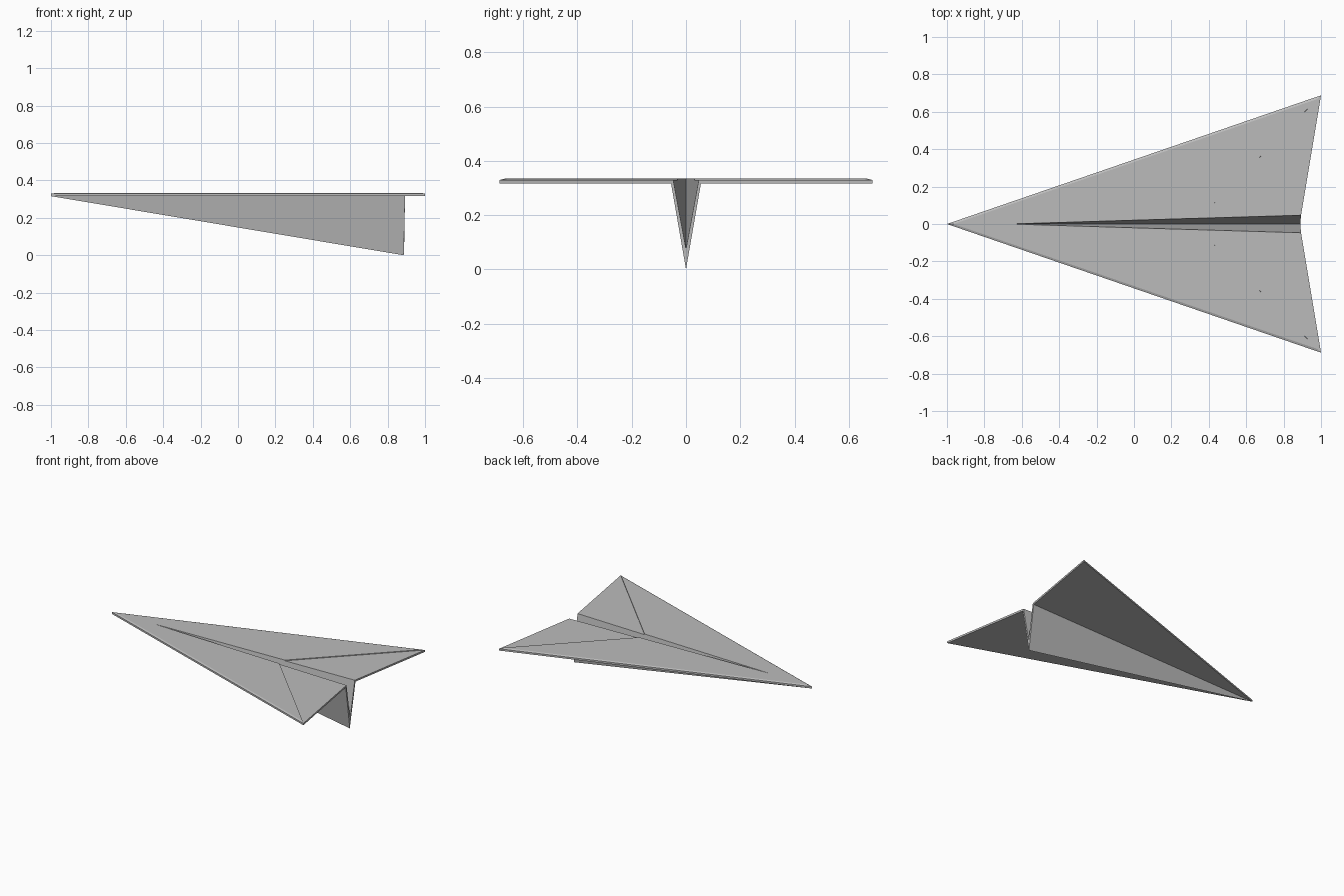
import bpy
import bmesh

cube = bpy.data.objects.get("Cube")
if cube:
    bpy.data.objects.remove(cube, do_unlink=True)

# Single paper colour
paper = bpy.data.materials.new("paper grey")
paper.use_nodes = True
grey = (0.5, 0.5, 0.5, 1.0)
paper.diffuse_color = grey
bsdf = paper.node_tree.nodes["Principled BSDF"]
bsdf.inputs["Base Color"].default_value = grey
bsdf.inputs["Roughness"].default_value = 0.8

UNDER, FLAP, TOP = 0.316, 0.329, 0.334    # heights of the wing layers
TAIL, SPAN = 0.893, 0.688

# Named corners of one half
corners = {
    "nose_low": (-1, 0, UNDER),
    "nose_rim": (-1, 0, FLAP),
    "nose_top": (-0.965, 0, TOP),
    "tip_low": (1, SPAN, UNDER),
    "tip_rim": (1, SPAN, FLAP),
    "tip_top": (0.98, 0.668, TOP),
    "slot_start": (-0.67, 0, TOP),
    "fold_top": (0.35, 0.031, TOP),
    "fold_low": (0.35, 0.031, FLAP),
    "slot_tail": (TAIL, 0.047, FLAP),
    "keel_tail": (TAIL, 0.055, UNDER),
    "slot_floor": (0.889, 0, 0.075),
    "keel_foot": (0.886, 0, 0),
}

# Panels of folded paper on one half
panels = [
    "nose_top slot_start fold_top tip_top",                     # upper ply
    "nose_rim nose_top tip_top tip_rim",                        # leading bevel
    "fold_low tip_rim tip_top fold_top",                        # step down to flap
    "fold_low slot_tail tip_rim",                               # rear flap
    "tip_low tip_rim slot_tail keel_tail",                      # trailing edge
    "nose_low nose_rim tip_rim tip_low",                        # leading edge
    "nose_low tip_low keel_tail",                               # wing underside
    "nose_low keel_tail keel_foot",                             # keel outside
    "slot_start slot_floor slot_tail fold_low fold_top",        # keel inside
    "keel_tail slot_tail slot_floor keel_foot",                 # keel rear edge
]

# Fold both halves and join them along the centre line
bm = bmesh.new()
for side in (1, -1):
    verts = {name: bm.verts.new((x, y * side, z))
             for name, (x, y, z) in corners.items()}
    for panel in panels:
        bm.faces.new([verts[name] for name in panel.split()])
bmesh.ops.remove_doubles(bm, verts=bm.verts, dist=0.0001)
bmesh.ops.recalc_face_normals(bm, faces=bm.faces)

mesh = bpy.data.meshes.new("paper_plane")
bm.to_mesh(mesh)
bm.free()
mesh.materials.append(paper)
plane = bpy.data.objects.new("paper_plane", mesh)
bpy.context.collection.objects.link(plane)
